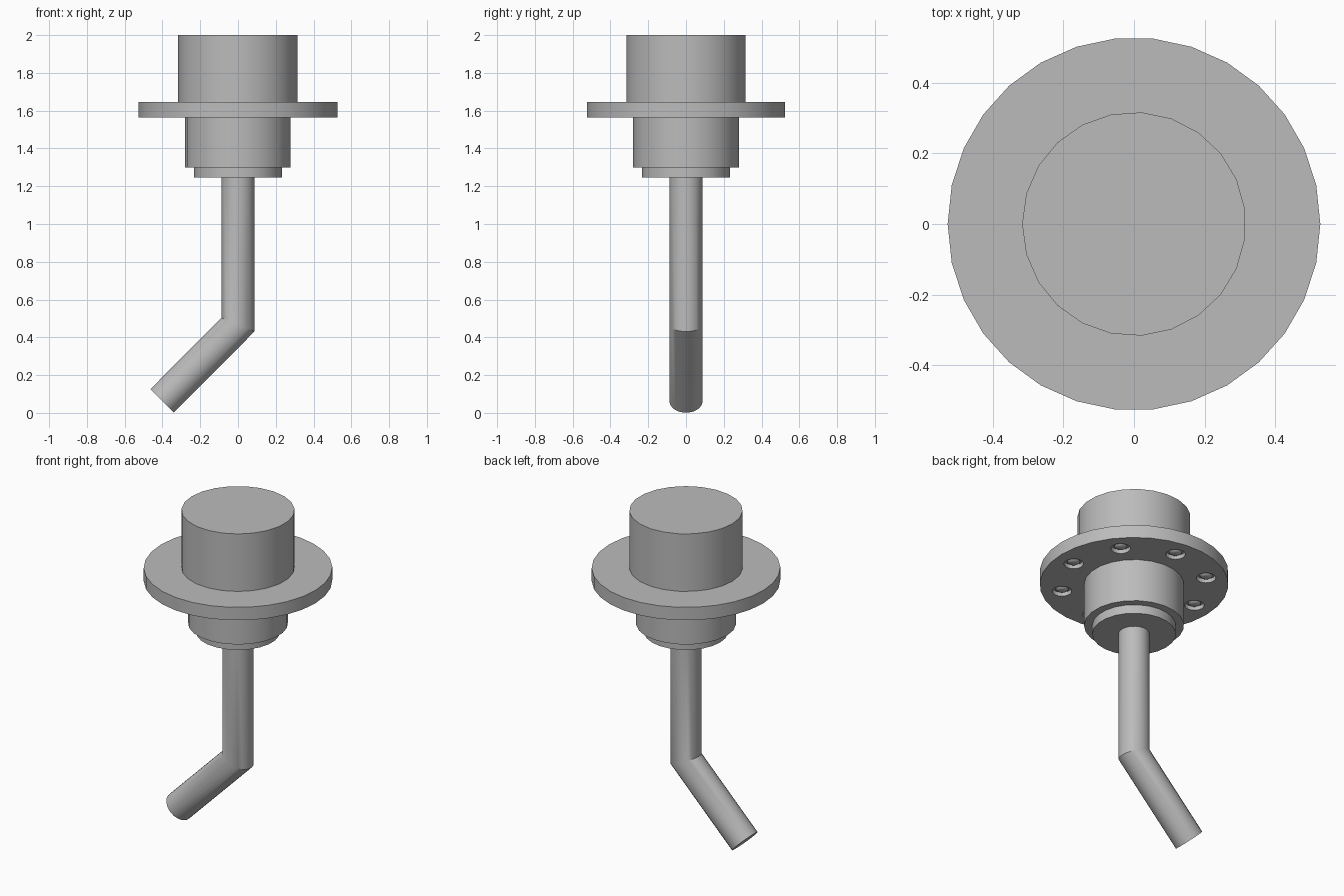
import bpy, bmesh
from math import cos, sin, tan, radians, pi
from mathutils import Matrix, Vector

cube = bpy.data.objects.get("Cube")
if cube:
    bpy.data.objects.remove(cube, do_unlink=True)

GREY = (0.5, 0.5, 0.5, 1)
mat = bpy.data.materials.new("plain grey")
mat.use_nodes = True
mat.diffuse_color = GREY
mat.node_tree.nodes["Principled BSDF"].inputs["Base Color"].default_value = GREY


def finish(name, bm, smooth=True):
    bmesh.ops.recalc_face_normals(bm, faces=bm.faces)
    mesh = bpy.data.meshes.new(name)
    bm.to_mesh(mesh)
    bm.free()
    mesh.materials.append(mat)
    ob = bpy.data.objects.new(name, mesh)
    bpy.context.collection.objects.link(ob)
    bpy.ops.object.select_all(action='DESELECT')
    ob.select_set(True)
    bpy.context.view_layer.objects.active = ob
    if smooth:
        bpy.ops.object.shade_smooth_by_angle(angle=radians(30))
    return ob


def loft(bm, rings):
    """Skin a list of point rings and cap both ends."""
    rows = [[bm.verts.new(p) for p in ring] for ring in rings]
    n = len(rows[0])
    for a, b in zip(rows, rows[1:]):
        for i in range(n):
            j = (i + 1) % n
            bm.faces.new((a[i], a[j], b[j], b[i]))
    bm.faces.new(rows[0])
    bm.faces.new(rows[-1])


def circle(r, z, n, start=0.0, at=(0, 0)):
    return [Vector((at[0] + r * cos(start + 2 * pi * i / n),
                    at[1] + r * sin(start + 2 * pi * i / n), z)) for i in range(n)]


def disc(name, r, z0, z1, n, start=0.0):
    bm = bmesh.new()
    loft(bm, [circle(r, z0, n, start), circle(r, z1, n, start)])
    return finish(name, bm)


# Turned body
BOTTOM, SIDES = 1.565, 23
disc("upper_housing", 0.317, 1.645, 2.0, SIDES, pi)
disc("lower_housing", 0.28, 1.3, BOTTOM, SIDES, pi)
disc("collar", 0.234, 1.245, 1.3, SIDES, pi)
flange = disc("flange", 0.528, BOTTOM, 1.645, 30)

# Ring of counterbored bolt holes under the flange
spots = [(0.41 * cos(a), 0.41 * sin(a))
         for a in (radians(39.5 + 45 * i) for i in range(8))]
bm = bmesh.new()
for p in spots:
    loft(bm, [circle(0.055, BOTTOM - 0.05, 20, at=p), circle(0.055, BOTTOM + 0.025, 20, at=p)])
cutter = finish("hole_cutter", bm, False)
cutter.hide_render = True
bpy.context.view_layer.objects.active = flange
mod = flange.modifiers.new("holes", 'BOOLEAN')
mod.operation = 'DIFFERENCE'
mod.solver = 'EXACT'
mod.object = cutter
bpy.ops.object.modifier_apply(modifier=mod.name)
bpy.data.objects.remove(cutter, do_unlink=True)

# Domed bolt heads sunk in the holes
bm = bmesh.new()
for p in spots:
    loft(bm, [circle(r, BOTTOM + z, 16, at=p)
              for r, z in ((0.036, 0.026), (0.036, 0.014), (0.028, 0.006), (0.014, 0.002))])
finish("bolt_heads", bm)

# Mitred pipe with an angled outlet
R, BEND = 0.088, 0.467
base = circle(R, 0, SIDES, pi)
top = [p + Vector((0, 0, 1.25)) for p in base]
mitre = [Vector((p.x, p.y, BEND - p.x * tan(radians(22.5)))) for p in base]
turn = Matrix.Rotation(radians(45), 4, 'Y')
end = [turn @ p + Vector((-0.402, 0, 0.063)) for p in base]
bm = bmesh.new()
loft(bm, [top, mitre, end])
finish("bent_pipe", bm)
